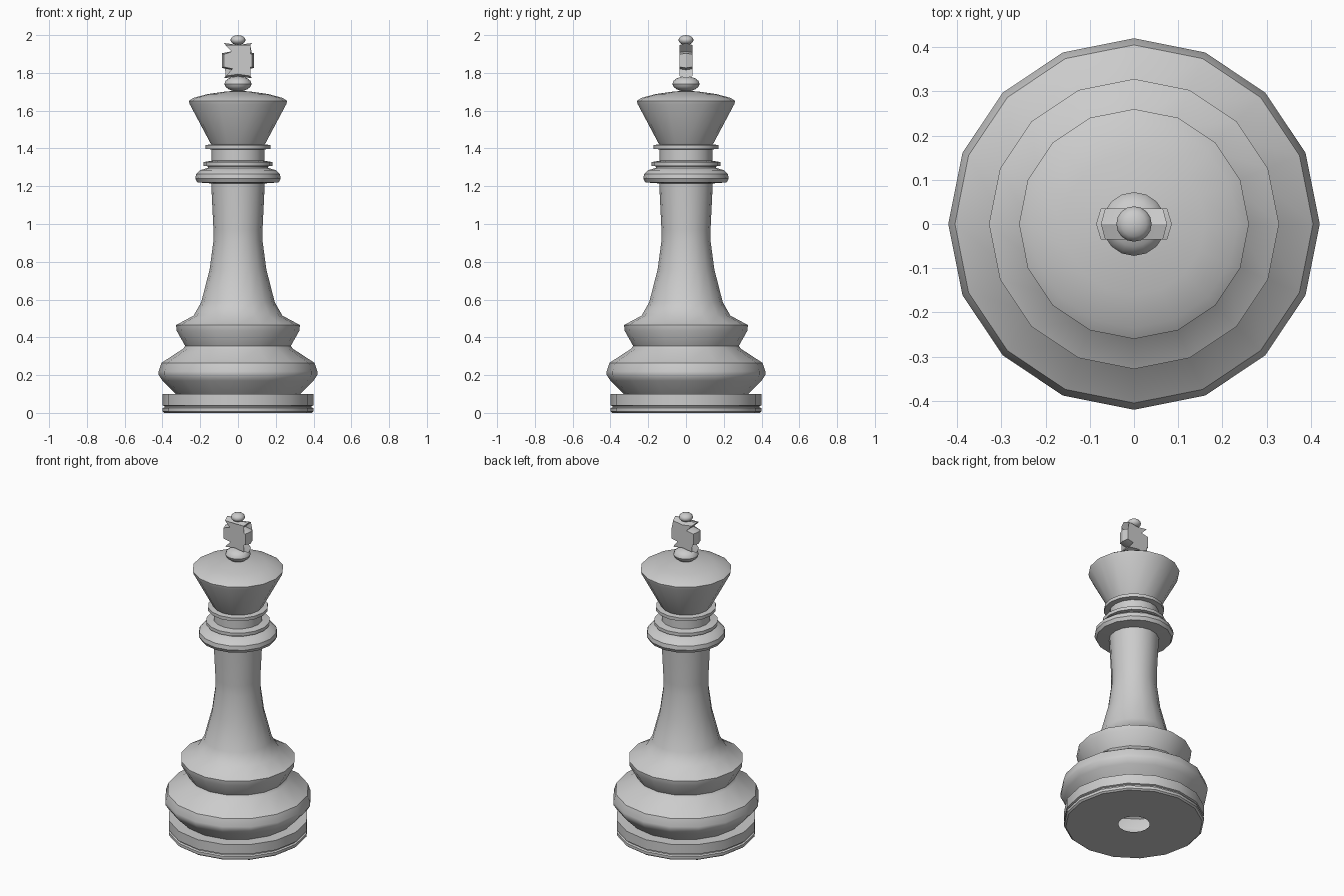
import bpy, bmesh, math

SIDES = 16

cube = bpy.data.objects.get("Cube")
if cube:
    bpy.data.objects.remove(cube, do_unlink=True)


def finish(bm, name, angle=35):
    bmesh.ops.remove_doubles(bm, verts=bm.verts, dist=1e-5)
    bmesh.ops.recalc_face_normals(bm, faces=bm.faces)
    mesh = bpy.data.meshes.new(name)
    bm.to_mesh(mesh)
    bm.free()
    obj = bpy.data.objects.new(name, mesh)
    bpy.context.collection.objects.link(obj)
    bpy.ops.object.select_all(action="DESELECT")
    obj.select_set(True)
    bpy.context.view_layer.objects.active = obj
    bpy.ops.object.shade_smooth_by_angle(angle=math.radians(angle))
    return obj


def lathe(name, profile, sides=SIDES):
    """Spin a list of (radius, height) points around z."""
    bm = bmesh.new()
    verts = [bm.verts.new((r, 0, z)) for r, z in profile]
    edges = [bm.edges.new(pair) for pair in zip(verts, verts[1:])]
    bmesh.ops.spin(bm, geom=verts + edges, cent=(0, 0, 0), axis=(0, 0, 1),
                   angle=math.tau, steps=sides, use_merge=True)
    return finish(bm, name)


def bead(name, radius, half_height, z):
    """Flattened ball."""
    steps = 8
    turns = [math.pi * i / steps for i in range(steps + 1)]
    return lathe(name, [(radius * math.sin(t), z - half_height * math.cos(t)) for t in turns])


# Foot: open underneath, with a thin groove around the rim
lathe("foot", [(0.09, 0), (0.39, 0), (0.4, 0.008), (0.4, 0.025), (0.39, 0.03),
               (0.39, 0.036), (0.4, 0.04), (0.4, 0.1), (0.33, 0.1)])

# Swelling base and waisted stem
lathe("body", [(0.33, 0.1), (0.40, 0.17), (0.42, 0.2), (0.42, 0.22), (0.405, 0.265),
               (0.29, 0.34), (0.28, 0.355), (0.325, 0.435), (0.328, 0.465),
               (0.235, 0.515), (0.195, 0.585), (0.15, 0.76), (0.13, 0.91),
               (0.13, 0.97), (0.142, 1.22)])

# Collar rings
lathe("collar", [(0.142, 1.215), (0.215, 1.22), (0.226, 1.24), (0.222, 1.265),
                 (0.2, 1.285), (0.16, 1.297), (0.16, 1.305), (0.182, 1.308),
                 (0.182, 1.328), (0.14, 1.335), (0.14, 1.395)])
lathe("upper_ring", [(0.14, 1.395), (0.172, 1.398), (0.172, 1.418), (0.14, 1.422)])

# Flared head with a shallow dome
lathe("head", [(0.14, 1.42), (0.147, 1.43), (0.256, 1.635), (0.26, 1.652),
               (0.235, 1.668), (0.16, 1.688), (0.06, 1.702), (0, 1.705)])

# Finial beads
bead("lower_bead", 0.072, 0.04, 1.742)
bead("top_bead", 0.04, 0.026, 1.974)

# Flared cross with ridged edges
CENTER = 1.865
quadrant = [(0.078, 0.035), (0.03, 0.045), (0.068, 0.085)]
right = quadrant[::-1] + [(x, -z) for x, z in quadrant]
outline = [(0, 0.075)] + right + [(0, -0.075)] + [(-x, z) for x, z in right[::-1]]
bm = bmesh.new()
layers = []
for y, scale in ((-0.035, 0.96), (0, 1.1), (0.035, 0.96)):
    layers.append([bm.verts.new((x * scale, y, CENTER + z * scale)) for x, z in outline])
for a, b in zip(layers, layers[1:]):
    for i in range(len(a)):
        j = (i + 1) % len(a)
        bm.faces.new((a[i], a[j], b[j], b[i]))
caps = [bm.faces.new(layers[0]), bm.faces.new(layers[-1][::-1])]
bmesh.ops.triangulate(bm, faces=caps)
finish(bm, "cross", 25)
